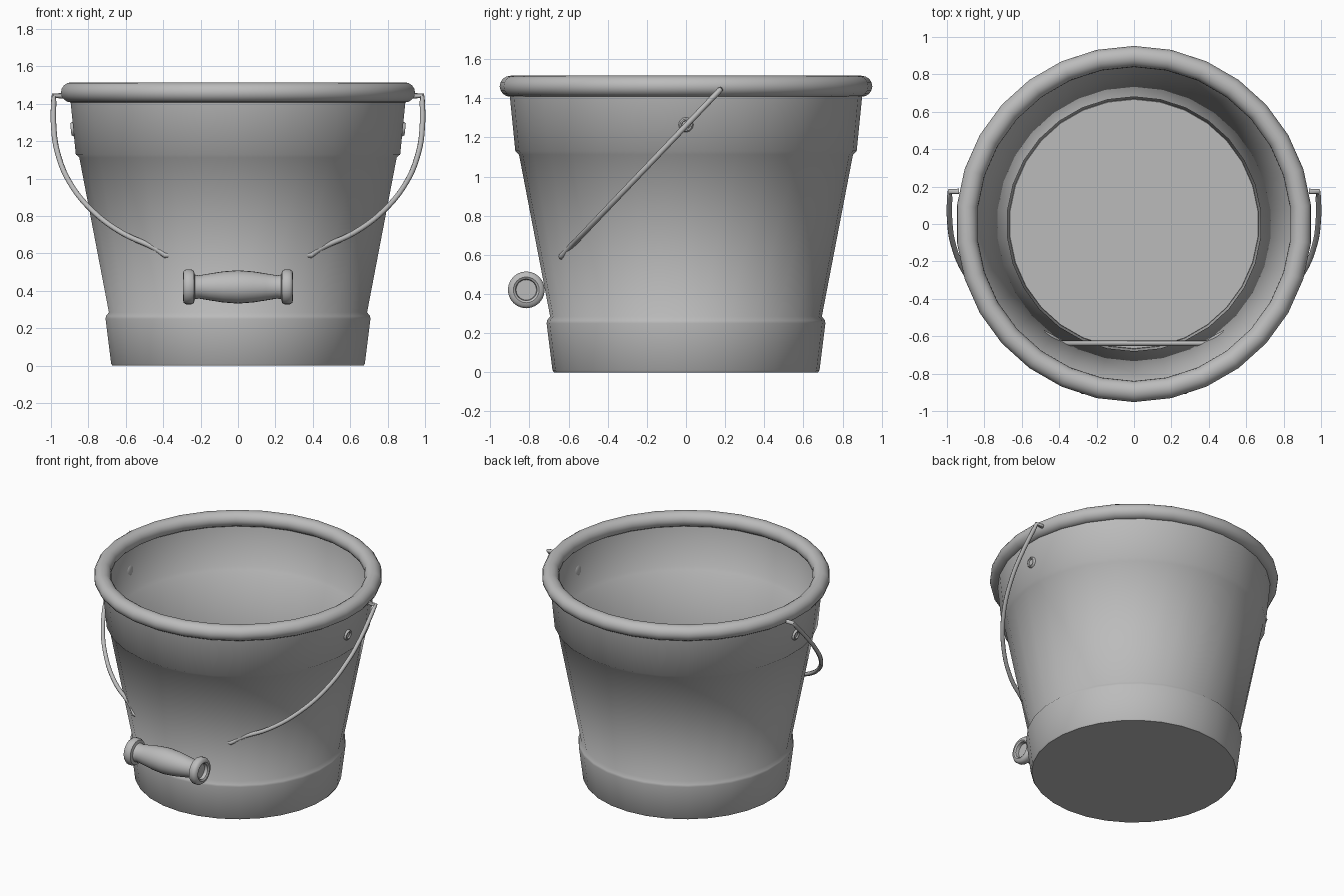
import bpy, bmesh, math
from mathutils import Matrix, Vector

old = bpy.data.objects.get("Cube")
if old:
    bpy.data.objects.remove(old, do_unlink=True)

grey = bpy.data.materials.new("plain_grey")
grey.use_nodes = True
colour = (0.5, 0.5, 0.5, 1)
grey.diffuse_color = colour
grey.node_tree.nodes["Principled BSDF"].inputs["Base Color"].default_value = colour


def finish(obj, angle):
    obj.data.materials.clear()
    obj.data.materials.append(grey)
    bpy.ops.object.select_all(action='DESELECT')
    obj.select_set(True)
    bpy.context.view_layer.objects.active = obj
    bpy.ops.object.shade_smooth_by_angle(angle=math.radians(angle))
    return obj


def lathe(name, profile, steps, matrix=Matrix(), angle=45, closed=False):
    """Revolve (radius, height) points around z, then place with matrix."""
    bm = bmesh.new()
    verts = [bm.verts.new((0, r, z)) for r, z in profile]
    pairs = list(zip(verts, verts[1:]))
    if closed:
        pairs.append((verts[-1], verts[0]))
    edges = [bm.edges.new(p) for p in pairs]
    bmesh.ops.spin(bm, geom=verts + edges, axis=(0, 0, 1), cent=(0, 0, 0),
                   angle=math.tau, steps=steps, use_merge=False)
    bmesh.ops.remove_doubles(bm, verts=bm.verts, dist=0.0005)
    bmesh.ops.dissolve_degenerate(bm, dist=0.0001, edges=bm.edges)
    bmesh.ops.recalc_face_normals(bm, faces=bm.faces)
    bm.transform(matrix)
    mesh = bpy.data.meshes.new(name)
    bm.to_mesh(mesh)
    bm.free()
    obj = bpy.data.objects.new(name, mesh)
    bpy.context.collection.objects.link(obj)
    return finish(obj, angle)


# Bucket shell: stepped outer wall, then the same wall offset inwards
outer = [(0.682, 0.01), (0.712, 0.25), (0.710, 0.265), (0.694, 0.285),
         (0.853, 1.112), (0.872, 1.13), (0.903, 1.44)]
wall = 0.014
inner = [(r - wall, z) for r, z in reversed(outer)]
lathe("bucket_body", [(0, 0), (0.675, 0)] + outer + inner
      + [(0.666, 0.016), (0, 0.016)], 30, angle=50)

# Rolled rim
ring = [(0.896 + 0.056 * math.cos(t), 1.461 + 0.054 * math.sin(t))
        for t in (math.tau * i / 16 for i in range(16))]
lathe("rolled_rim", ring, 30, angle=60, closed=True)

# Wooden-style grip: half profile mirrored about its middle, hollow ends
half = [(0, 0.265), (0.052, 0.265), (0.055, 0.288), (0.066, 0.295),
        (0.084, 0.291), (0.094, 0.277), (0.094, 0.25), (0.086, 0.236),
        (0.066, 0.231), (0.062, 0.21), (0.072, 0.15), (0.083, 0.08), (0.089, 0)]
grip = half + [(r, -z) for r, z in reversed(half[:-1])]
lathe("grip", grip, 24,
      Matrix.Translation((0, -0.816, 0.421)) @ Matrix.Rotation(math.pi / 2, 4, 'Y'))

# Rivets through the wall on both sides, following its slope
rivet = [(0, -0.014), (0.028, -0.014), (0.038, -0.008), (0.038, 0.008),
         (0.031, 0.016), (0.024, 0.016), (0.02, 0.008), (0, 0.008)]
for side, name in ((1, "left_rivet"), (-1, "right_rivet")):
    place = (Matrix.Translation((side * 0.878, 0, 1.265))
             @ Matrix.Rotation(side * math.radians(96), 4, 'Y'))
    lathe(name, rivet, 12, place)

# Wire bail: tilted plane, symmetric path with hooked ends
side_path = [(0.935, 1.443), (0.985, 1.443), (0.985, 1.27), (0.965, 1.14),
             (0.90, 0.98), (0.78, 0.83), (0.62, 0.71), (0.44, 0.625), (0.39, 0.59)]
path = side_path + [(-x, z) for x, z in reversed(side_path)]
curve = bpy.data.curves.new("wire_bail", 'CURVE')
curve.dimensions = '3D'
curve.bevel_depth = 0.0145
curve.bevel_resolution = 2
curve.resolution_u = 5
curve.use_fill_caps = True
spline = curve.splines.new('BEZIER')
spline.bezier_points.add(len(path) - 1)
straight = {0, 1, len(side_path) - 1}
for i, (point, (x, z)) in enumerate(zip(spline.bezier_points, path)):
    point.co = Vector((x, (z - 1.26) / 1.05, z))
    kind = 'VECTOR' if min(i, len(path) - 1 - i) in straight else 'AUTO'
    point.handle_left_type = point.handle_right_type = kind
bail = bpy.data.objects.new("wire_bail", curve)
bpy.context.collection.objects.link(bail)
bpy.ops.object.select_all(action='DESELECT')
bail.select_set(True)
bpy.context.view_layer.objects.active = bail
bpy.ops.object.convert(target='MESH')
finish(bpy.context.view_layer.objects.active, 50)
